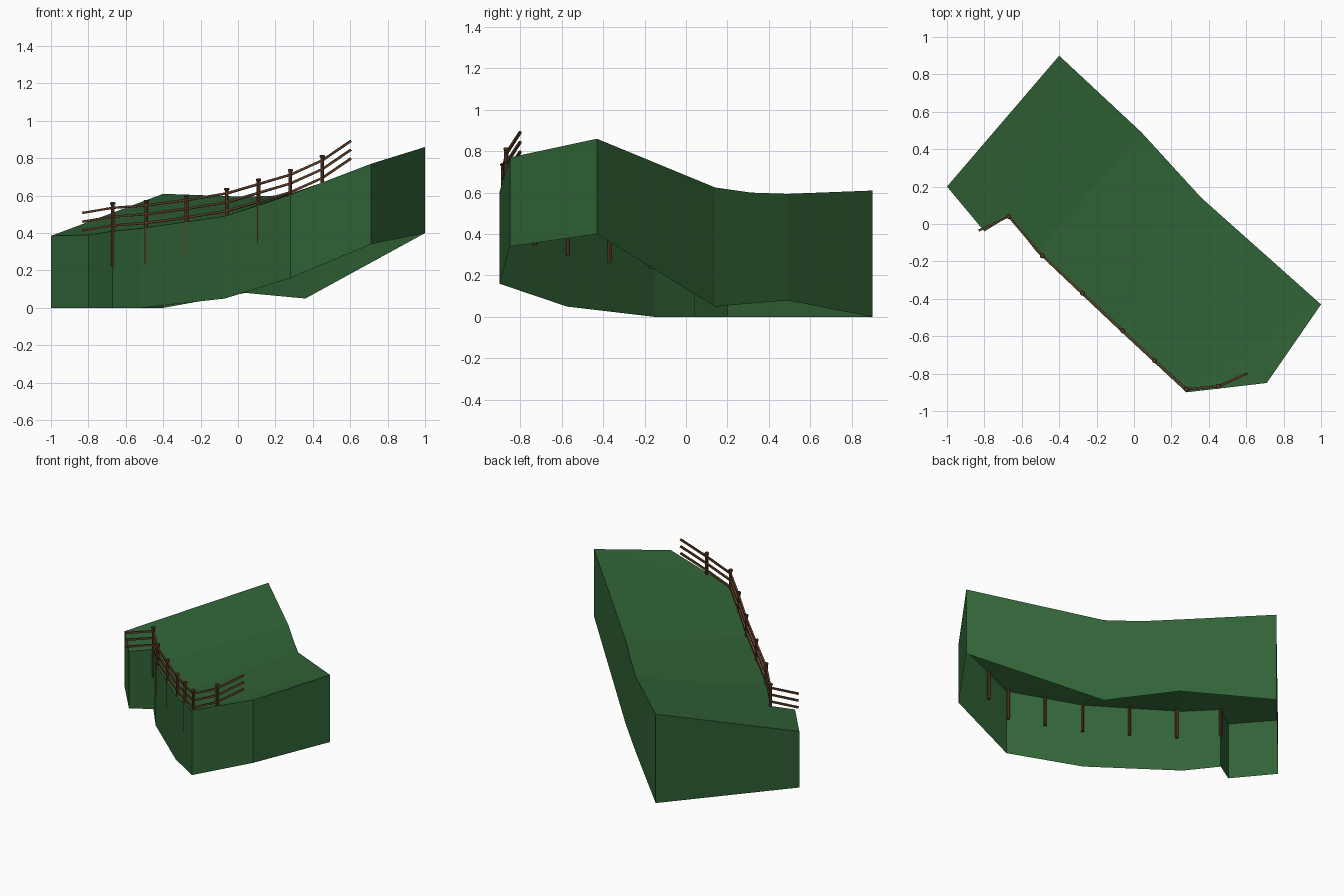
import bpy, bmesh, math
from mathutils import Vector

if "Cube" in bpy.data.objects:
    bpy.data.objects.remove(bpy.data.objects["Cube"])

def material(name, rgb):
    m = bpy.data.materials.new(name)
    m.diffuse_color = (*rgb, 1)
    m.use_nodes = True
    m.node_tree.nodes["Principled BSDF"].inputs["Base Color"].default_value = m.diffuse_color
    return m

green = material("grass", (0.03, 0.125, 0.037))
brown = material("wood", (0.12, 0.05, 0.022))

def finish(bm, name, mat):
    me = bpy.data.meshes.new(name)
    bm.to_mesh(me)
    bm.free()
    me.materials.append(mat)
    ob = bpy.data.objects.new(name, me)
    bpy.context.collection.objects.link(ob)
    return ob

# Hill: outline (x, y, bottom z, top z), counter-clockwise, open underneath
outline = [
    (-1.0, 0.2, 0, 0.385), (-0.8, -0.04, 0, 0.39), (-0.67, 0.04, 0, 0.41),
    (-0.52, -0.15, 0, 0.425), (-0.07, -0.575, 0.05, 0.49), (0.28, -0.9, 0.16, 0.605),
    (0.71, -0.85, 0.34, 0.77), (1.0, -0.43, 0.40, 0.86), (0.36, 0.14, 0.05, 0.625),
    (0.2, 0.315, 0.065, 0.60), (0.04, 0.49, 0.08, 0.594), (-0.4, 0.9, 0, 0.61)]
bm = bmesh.new()
low = [bm.verts.new((x, y, b)) for x, y, b, t in outline]
top = [bm.verts.new((x, y, t)) for x, y, b, t in outline]
n = len(outline)
for i in range(n):
    j = (i + 1) % n
    bm.faces.new((low[i], low[j], top[j], top[i]))
for f in [(0, 1, 2, 11), (2, 3, 10, 11), (3, 4, 9, 10), (4, 8, 9), (4, 5, 7, 8), (5, 6, 7)]:
    bm.faces.new([top[i] for i in f])
finish(bm, "hill", green)

# Fence posts: shaft plus a slightly wider cap, running down into the hill
posts = [(-0.67, 0.04, 0.565), (-0.49, -0.17, 0.578), (-0.275, -0.37, 0.607),
         (-0.06, -0.57, 0.642), (0.11, -0.73, 0.692), (0.28, -0.883, 0.742),
         (0.45, -0.868, 0.818)]

def lathe(name, x, y, profile, sides=8):
    bm = bmesh.new()
    rings = [[bm.verts.new((x + r * math.cos(2 * math.pi * k / sides),
                            y + r * math.sin(2 * math.pi * k / sides), z))
              for k in range(sides)] for r, z in profile]
    for a, b in zip(rings, rings[1:]):
        for k in range(sides):
            m = (k + 1) % sides
            bm.faces.new((a[k], a[m], b[m], b[k]))
    bm.faces.new(rings[0][::-1])
    bm.faces.new(rings[-1])
    return finish(bm, name, brown)

for i, (x, y, z) in enumerate(posts):
    lathe(f"post_{i + 1}", x, y, [(0.010, z - 0.345), (0.010, z - 0.014),
                                  (0.014, z - 0.012), (0.014, z - 0.003), (0.010, z)])

# Rails: square bars following the posts and overshooting both ends
def rail(name, path, r=0.006):
    bm = bmesh.new()
    rings = []
    for i, p in enumerate(path):
        d = path[min(i + 1, len(path) - 1)] - path[max(i - 1, 0)]
        side = d.cross(Vector((0, 0, 1))).normalized() * r
        up = side.cross(d).normalized() * r
        rings.append([bm.verts.new(p + v) for v in (side + up, up - side, -side - up, side - up)])
    for a, b in zip(rings, rings[1:]):
        for k in range(4):
            bm.faces.new((a[k], a[(k + 1) % 4], b[(k + 1) % 4], b[k]))
    bm.faces.new(rings[0])
    bm.faces.new(rings[-1])
    bmesh.ops.recalc_face_normals(bm, faces=bm.faces)
    finish(bm, name, brown)

line = ([Vector((-0.83, -0.035, 0.508))]
        + [Vector((x, y, z - 0.03)) for x, y, z in posts]
        + [Vector((0.603, -0.80, 0.892))])
for i in range(3):
    rail(f"rail_{i + 1}", [p - Vector((0, 0, 0.047 * i)) for p in line])
